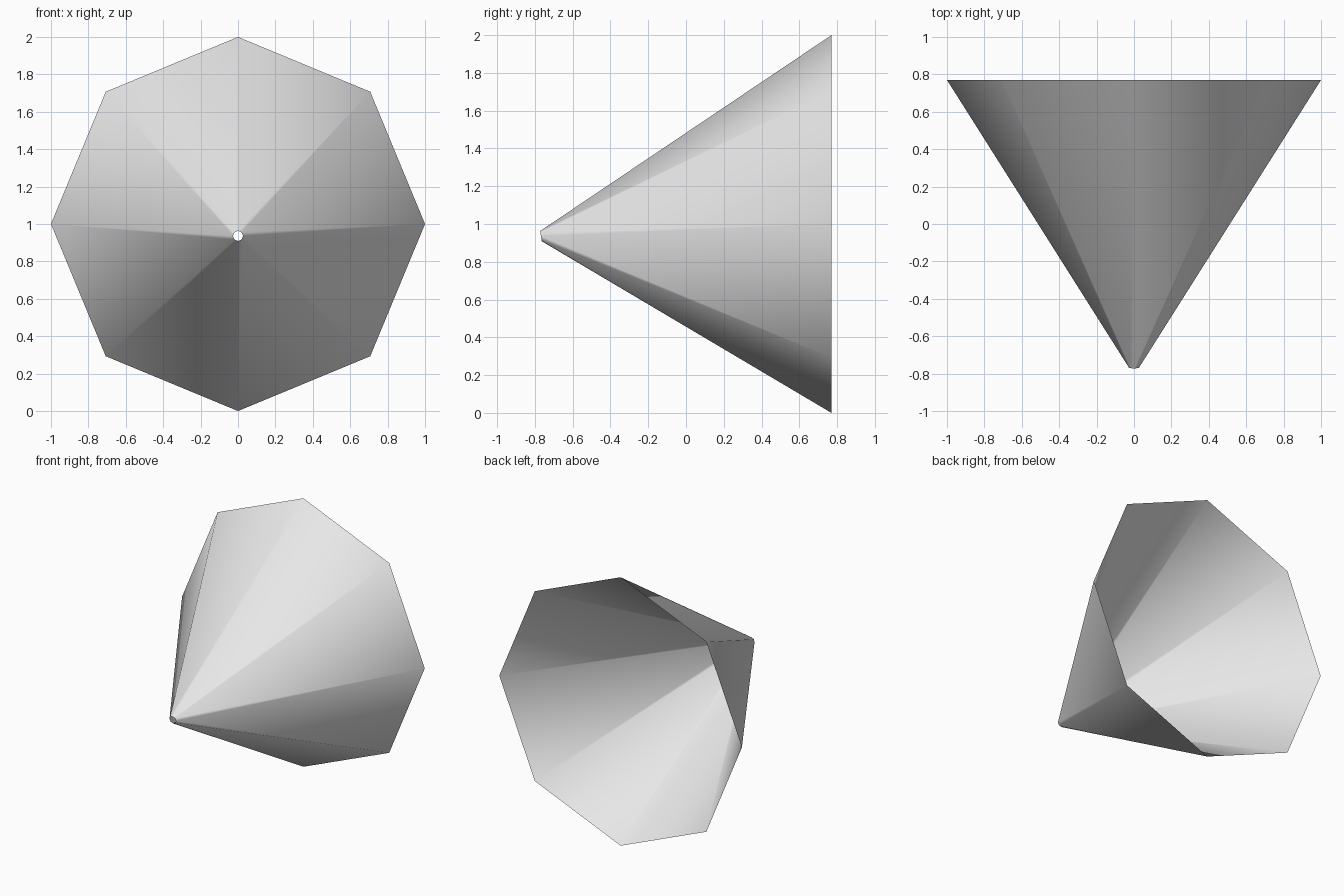
import bpy, bmesh, math

if "Cube" in bpy.data.objects:
    bpy.data.objects.remove(bpy.data.objects["Cube"])

SIDES = 8

def ring(bm, radius, y, z, tilt=0.0):
    """Eight points around the y axis, leaning forward at the top by tilt."""
    pts = []
    for i in range(SIDES):
        a = 2 * math.pi * i / SIDES
        pts.append(bm.verts.new((radius * math.cos(a),
                                 y - tilt * math.sin(a),
                                 z + radius * math.sin(a))))
    return pts

# Open, hollow cone: wide octagonal mouth at the back, tiny open tip in front
bm = bmesh.new()
mouth = ring(bm, 1.0, 0.77, 1.0)
tip = ring(bm, 0.027, -0.768, 0.936, 0.004)
for i in range(SIDES):
    j = (i + 1) % SIDES
    face = bm.faces.new((mouth[i], tip[i], tip[j], mouth[j]))
    face.smooth = True
bm.normal_update()
bm.faces.ensure_lookup_table()
# Make the skin face outwards
if bm.faces[0].normal.x < 0:
    bmesh.ops.reverse_faces(bm, faces=bm.faces[:])

mesh = bpy.data.meshes.new("cone_shell")
bm.to_mesh(mesh)
bm.free()
grey = bpy.data.materials.new("light_grey")
grey.diffuse_color = (0.8, 0.8, 0.8, 1)
grey.use_nodes = True
grey.node_tree.nodes["Principled BSDF"].inputs["Base Color"].default_value = grey.diffuse_color
mesh.materials.append(grey)
shell = bpy.data.objects.new("cone_shell", mesh)
bpy.context.collection.objects.link(shell)
